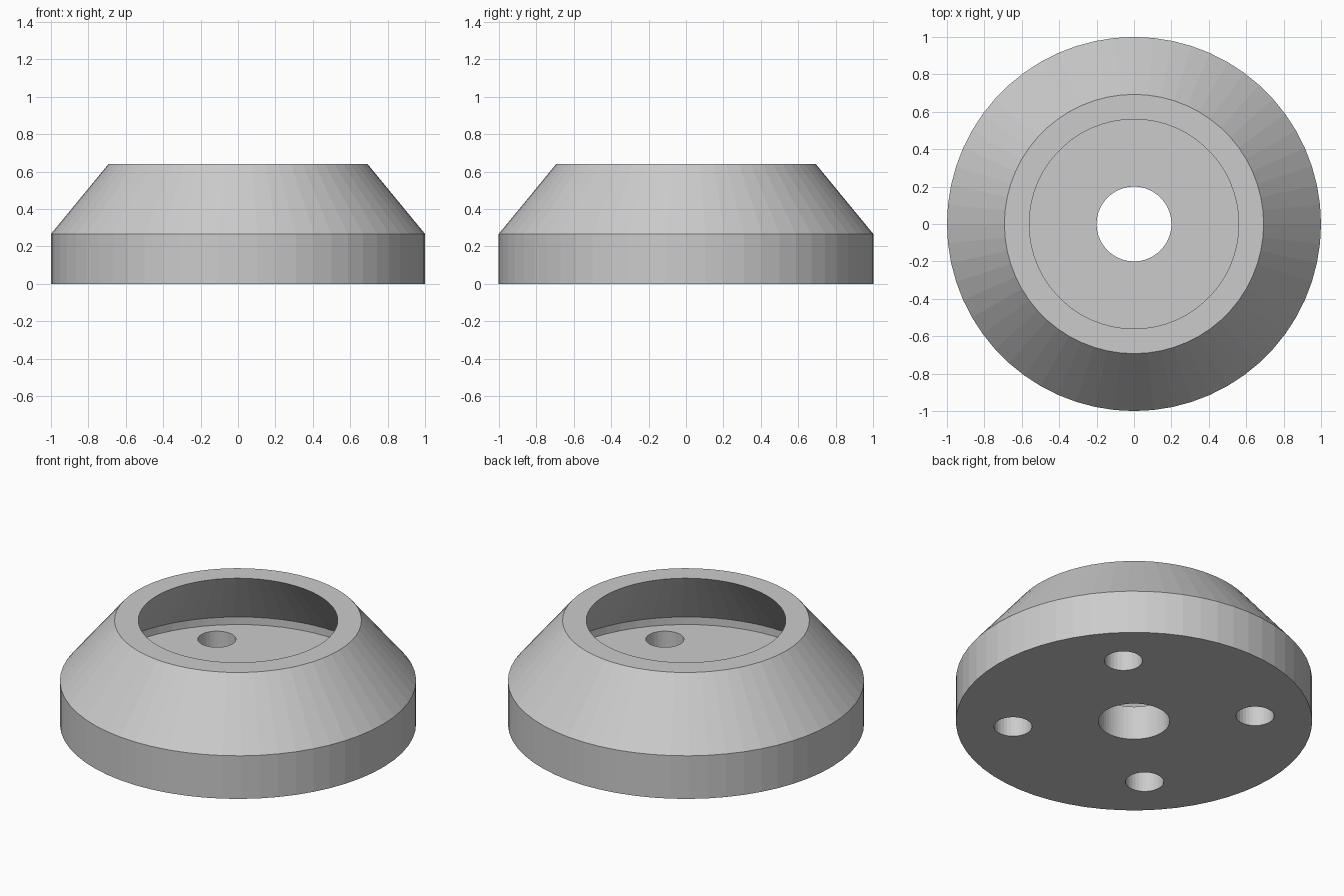
import bpy, bmesh, math

if "Cube" in bpy.data.objects:
    bpy.data.objects.remove(bpy.data.objects["Cube"])

SEGMENTS = 60

grey = bpy.data.materials.new("light_grey")
grey.diffuse_color = (0.6, 0.6, 0.6, 1)
grey.use_nodes = True
grey.node_tree.nodes["Principled BSDF"].inputs["Base Color"].default_value = grey.diffuse_color


def lathe(name, profile, segments):
    """Revolve a closed (radius, height) profile around z."""
    bm = bmesh.new()
    rings = []
    for i in range(segments):
        a = 2 * math.pi * i / segments
        rings.append([bm.verts.new((r * math.cos(a), r * math.sin(a), z)) for r, z in profile])
    n = len(profile)
    for i in range(segments):
        p, q = rings[i], rings[(i + 1) % segments]
        for j in range(n):
            k = (j + 1) % n
            bm.faces.new((p[j], q[j], q[k], p[k]))
    bmesh.ops.recalc_face_normals(bm, faces=bm.faces)
    mesh = bpy.data.meshes.new(name)
    bm.to_mesh(mesh)
    bm.free()
    ob = bpy.data.objects.new(name, mesh)
    bpy.context.collection.objects.link(ob)
    ob.data.materials.append(grey)
    return ob


# Hollow tapered housing with a central bore through its floor
housing = lathe("housing", [
    (0.20, 0.0), (1.0, 0.0), (1.0, 0.267), (0.693, 0.64),   # outside
    (0.56, 0.64), (0.867, 0.257), (0.867, 0.21), (0.20, 0.21),  # undercut cavity
], SEGMENTS)

# Four screw holes through the floor on the diagonals
bpy.context.view_layer.objects.active = housing
for i in range(4):
    a = math.radians(45 + 90 * i)
    bpy.ops.mesh.primitive_cylinder_add(
        vertices=32, radius=0.107, depth=0.3,
        location=(0.682 * math.cos(a), 0.682 * math.sin(a), 0.09))
    cutter = bpy.context.object
    cutter.name = "screw_hole_cutter"
    cutter.hide_render = True
    cutter.data.materials.append(grey)
    mod = housing.modifiers.new("screw_hole", "BOOLEAN")
    mod.operation = "DIFFERENCE"
    mod.solver = "EXACT"
    mod.object = cutter
    bpy.context.view_layer.objects.active = housing
    bpy.ops.object.modifier_apply(modifier=mod.name)
    bpy.data.objects.remove(cutter, do_unlink=True)
